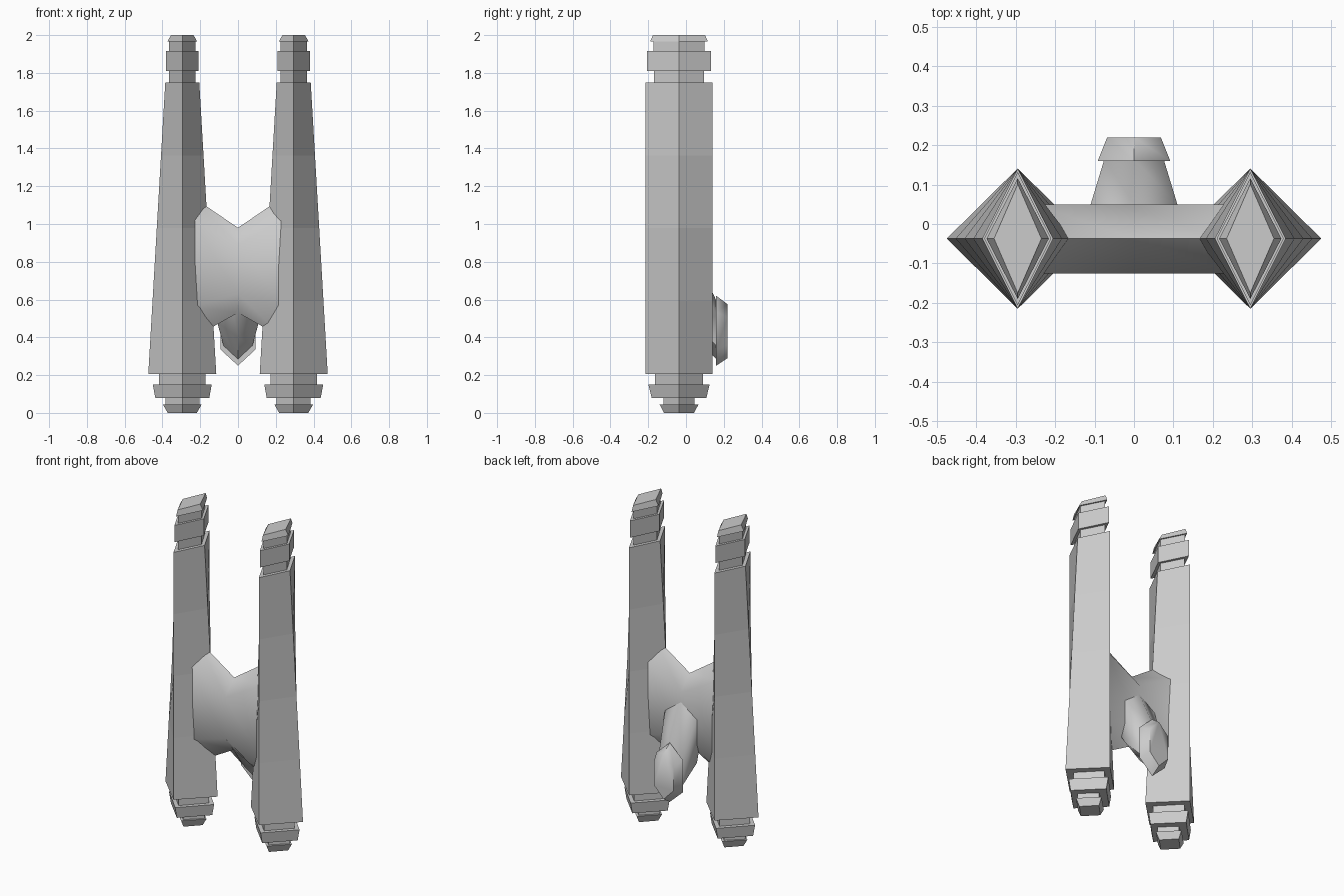
import bpy, bmesh, math

if "Cube" in bpy.data.objects:
    bpy.data.objects.remove(bpy.data.objects["Cube"])


def loft(name, rings, smooth=None):
    """Skin a list of equal-length closed rings and cap both ends."""
    bm = bmesh.new()
    loops = [[bm.verts.new(p) for p in ring] for ring in rings]
    n = len(loops[0])
    for a, b in zip(loops, loops[1:]):
        for i in range(n):
            j = (i + 1) % n
            bm.faces.new((a[i], a[j], b[j], b[i]))
    bm.faces.new(loops[0])
    bm.faces.new(loops[-1])
    bmesh.ops.recalc_face_normals(bm, faces=bm.faces)
    me = bpy.data.meshes.new(name)
    bm.to_mesh(me)
    bm.free()
    ob = bpy.data.objects.new(name, me)
    bpy.context.collection.objects.link(ob)
    if smooth:
        bpy.ops.object.select_all(action='DESELECT')
        ob.select_set(True)
        bpy.context.view_layer.objects.active = ob
        bpy.ops.object.shade_smooth_by_angle(angle=math.radians(smooth))
    return ob


CX, CY = 0.295, -0.037

# Stepped, tapering diamond pylon: (z, half width x, half depth y)
foot = [(0, .077, .08), (.045, .103, .103), (.045, .09, .082), (.08, .09, .082),
        (.08, .143, .145), (.15, .156, .162), (.15, .122, .128), (.205, .122, .128)]
shaft = [(.205 + 1.545 * t / 4, .18 - .09 * t / 4, .178) for t in range(5)]
head = [(1.75, .069, .132), (1.81, .069, .132), (1.81, .085, .169), (1.915, .085, .169),
        (1.915, .07, .135), (1.965, .07, .135), (1.965, .079, .153), (2.0, .06, .138)]


def diamond(cx, z, hx, hy):
    return [(cx + hx, CY, z), (cx, CY + hy, z), (cx - hx, CY, z), (cx, CY - hy, z)]


for side, s in (("left", -1), ("right", 1)):
    loft(side + "_pylon", [diamond(s * CX, *r) for r in foot + shaft + head])


# Bridge: hexagonal section, pinched in the middle
def bridge_section(x, top, upper, lower, bottom):
    return [(x, CY, top), (x, -.125, upper), (x, -.125, lower),
            (x, CY, bottom), (x, .05, lower), (x, .05, upper)]


outer = (1.15, 1.03, .56, .39)
middle = (.98, .89, .63, .53)
loft("bridge", [bridge_section(-.25, *outer), bridge_section(0, *middle),
                bridge_section(.25, *outer)], 60)


# Rear arm and its flared end cap: upright hexagons along y
def upright_hex(y, half, low, high, shoulder):
    return [(0, y, low), (half, y, low + shoulder), (half, y, high - shoulder),
            (0, y, high), (-half, y, high - shoulder), (-half, y, low + shoulder)]


loft("rear_arm", [upright_hex(-.11, .05, .62, .82, .05),
                  upright_hex(.05, .11, .40, .83, .08),
                  upright_hex(.165, .075, .28, .585, .07)], 60)
loft("rear_cap", [upright_hex(.16, .092, .25, .62, .085),
                  upright_hex(.22, .068, .29, .575, .07)], 60)
